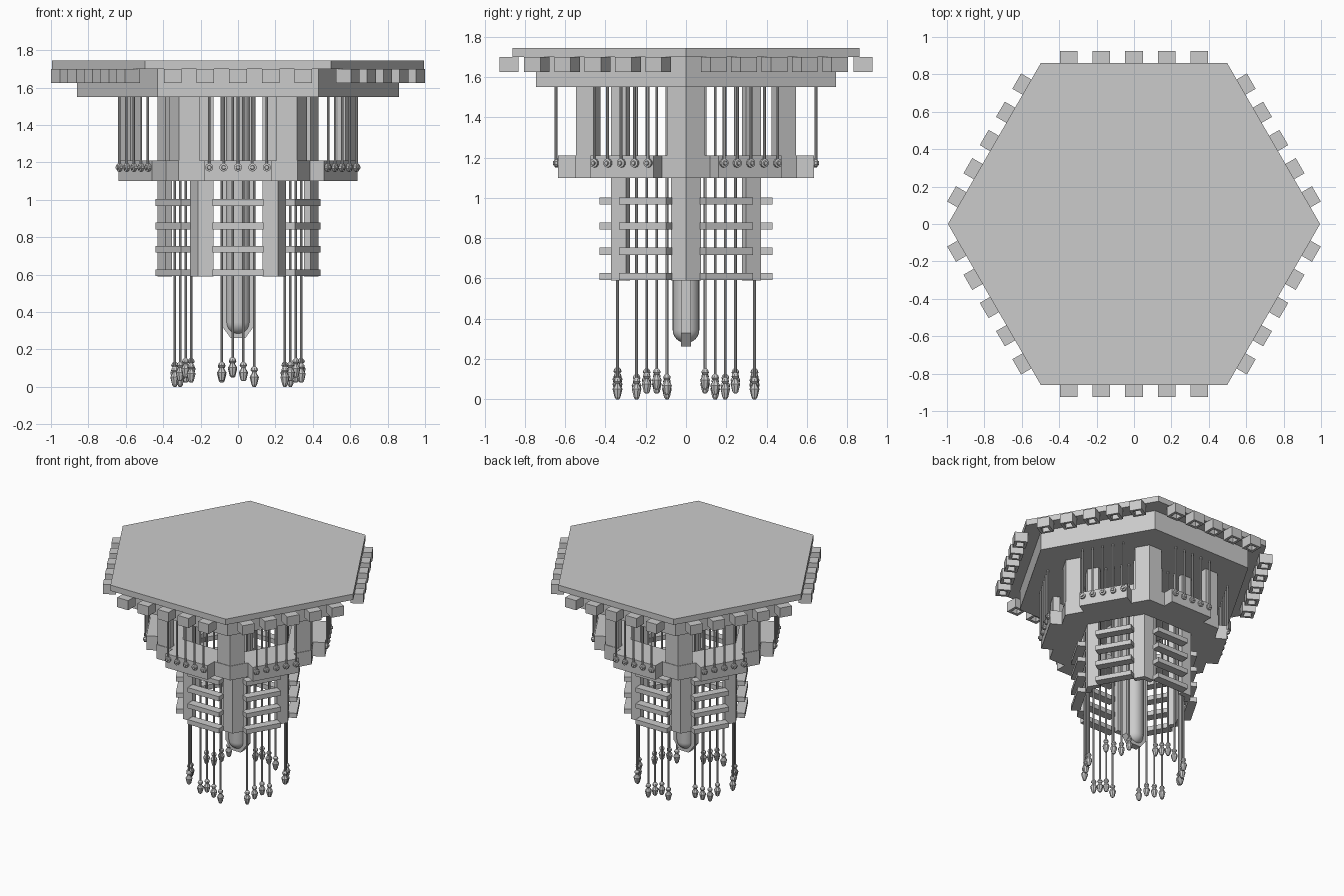
import bpy, bmesh, math
from mathutils import Matrix, Vector

if "Cube" in bpy.data.objects:
    bpy.data.objects.remove(bpy.data.objects["Cube"])

C30 = math.cos(math.radians(30))
R3 = lambda a: Matrix.Rotation(math.radians(a), 4, 'Z')


def finish(name, bm, smooth=False):
    bmesh.ops.recalc_face_normals(bm, faces=bm.faces)
    me = bpy.data.meshes.new(name)
    bm.to_mesh(me)
    bm.free()
    ob = bpy.data.objects.new(name, me)
    bpy.context.collection.objects.link(ob)
    if smooth:
        bpy.context.view_layer.objects.active = ob
        ob.select_set(True)
        bpy.ops.object.shade_smooth_by_angle(angle=math.radians(35))
        ob.select_set(False)
    return ob


def prism(bm, pts, z0, z1, m=Matrix()):
    lo = [bm.verts.new(m @ Vector((x, y, z0))) for x, y in pts]
    hi = [bm.verts.new(m @ Vector((x, y, z1))) for x, y in pts]
    bm.faces.new(lo)
    bm.faces.new(hi)
    n = len(pts)
    for i in range(n):
        bm.faces.new((lo[i], lo[(i + 1) % n], hi[(i + 1) % n], hi[i]))


def box(bm, x0, x1, y0, y1, z0, z1, m=Matrix()):
    prism(bm, [(x0, y0), (x1, y0), (x1, y1), (x0, y1)], z0, z1, m)


def lathe(bm, prof, seg, m):
    rings = [[bm.verts.new(m @ Vector((r * math.cos(2 * math.pi * i / seg),
                                       r * math.sin(2 * math.pi * i / seg), z)))
              for i in range(seg)] for r, z in prof]
    for a, b in zip(rings, rings[1:]):
        for i in range(seg):
            j = (i + 1) % seg
            bm.faces.new((a[i], a[j], b[j], b[i]))
    bm.faces.new(rings[0])
    bm.faces.new(rings[-1])


def hexagon(r):
    return [(r * math.cos(math.pi * i / 3), r * math.sin(math.pi * i / 3)) for i in range(6)]


# L-shaped posts following the corners of a hexagon
def corner_posts(name, r, arm, t, z0, z1):
    bm = bmesh.new()
    ex, ey = r - arm * 0.5, arm * C30
    pts = [(r, 0), (ex, ey), (ex - t * C30, ey - t * 0.5), (r - t / C30, 0),
           (ex - t * C30, -ey + t * 0.5), (ex, -ey)]
    for k in range(6):
        prism(bm, pts, z0, z1, R3(60 * k))
    finish(name, bm)


# each of the six sides: local +x is outward, local y runs along the side
SIDES = [R3(30 + 60 * k) for k in range(6)]

# ceiling plates
bm = bmesh.new()
prism(bm, hexagon(0.995), 1.70, 1.745)
finish("top_plate", bm)
bm = bmesh.new()
prism(bm, hexagon(0.86), 1.55, 1.70)
finish("under_plate", bm)

# hollow blocks around the rim, open below
bm = bmesh.new()
for m in SIDES:
    for i in range(-2, 3):
        c, w, t = 0.174 * i, 0.047, 0.02
        x0, x1, z0, z1 = 0.832, 0.925, 1.625, 1.70
        box(bm, x0, x0 + t, c - w, c + w, z0, z1, m)
        box(bm, x1 - t, x1, c - w, c + w, z0, z1, m)
        box(bm, x0 + t, x1 - t, c - w, c - w + t, z0, z1, m)
        box(bm, x0 + t, x1 - t, c + w - t, c + w, z0, z1, m)
        box(bm, x0 + t, x1 - t, c - w + t, c + w - t, z1 - 0.02, z1, m)
finish("rim_blocks", bm)

# posts of both tiers
corner_posts("upper_posts", 0.63, 0.11, 0.05, 1.21, 1.55)
corner_posts("lower_posts", 0.43, 0.085, 0.04, 0.59, 1.55)

# middle ring joining the tiers
bm = bmesh.new()
outer, inner = hexagon(0.635), hexagon(0.43)
for i in range(6):
    j = (i + 1) % 6
    prism(bm, [outer[i], outer[j], inner[j], inner[i]], 1.10, 1.21)
bmesh.ops.remove_doubles(bm, verts=bm.verts, dist=1e-5)
inside = [f for f in bm.faces if len({tuple(round(c, 4) for c in v.co) for v in f.verts}) < 4
          or sum(1 for e in f.edges if len(e.link_faces) > 2) > 2]
bmesh.ops.delete(bm, geom=inside, context='FACES')
finish("middle_ring", bm)

# projecting ring bars and lower slats
bm = bmesh.new()
for m in SIDES:
    box(bm, 0.54, 0.635, -0.18, 0.18, 1.10, 1.21, m)
finish("ring_bars", bm)
bm = bmesh.new()
for m in SIDES:
    for z in (0.61, 0.735, 0.86, 0.985):
        box(bm, 0.365, 0.43, -0.135, 0.135, z - 0.018, z + 0.018, m)
finish("lower_slats", bm)

# upper rods ending in round beads that face outward
rods, beads = bmesh.new(), bmesh.new()
for m in SIDES:
    for i in range(-2, 3):
        p = m @ Matrix.Translation((0.645, 0.077 * i, 0))
        lathe(rods, [(0.007, 1.18), (0.007, 1.55)], 8, p)
        q = p @ Matrix.Translation((0, 0, 1.173)) @ Matrix.Rotation(math.pi / 2, 4, 'Y')
        lathe(beads, [(0.012, -0.015), (0.022, -0.008), (0.022, 0.006),
                      (0.012, 0.008), (0.010, 0.016)], 10, q)
finish("upper_rods", rods, True)
finish("upper_beads", beads)

# long rods with faceted pendants
rods, drops = bmesh.new(), bmesh.new()
lows = (0.0, 0.025, 0.045, 0.018)
for k, m in enumerate(SIDES):
    for i in range(4):
        z = lows[(i + (0 if k % 2 else 2)) % 4] if k != 4 else (0.025, 0.05, 0.025, 0.0)[i]
        p = m @ Matrix.Translation((0.34, 0.058 * (i - 1.5), z))
        lathe(rods, [(0.007, 0.09), (0.007, 1.56 - z)], 8, p)
        lathe(drops, [(0.008, 0.005), (0.015, 0.012), (0.025, 0.052), (0.013, 0.072),
                      (0.011, 0.078), (0.02, 0.088), (0.016, 0.1), (0.008, 0.108)], 8, p)
lowest = min(v.co.z for v in drops.verts)
for v in drops.verts:
    if v.co.z < lowest + 0.001:
        v.co.z = 0
finish("long_rods", rods, True)
finish("pendants", drops)

# central rounded lamp tube
bm = bmesh.new()
prof = [(0.065 * math.sin(a) + 0.001, 0.345 - 0.065 * math.cos(a))
        for a in [math.pi / 2 * i / 8 for i in range(9)]]
lathe(bm, prof + [(0.066, 1.55)], 24, Matrix())
finish("centre_tube", bm, True)

# flat fin cradling the tube, with a tapered lower end
bm = bmesh.new()
stand = Matrix.Rotation(math.pi / 2, 4, 'X')
prism(bm, [(-0.09, 1.55), (-0.09, 0.33), (-0.04, 0.262), (0.04, 0.262),
           (0.09, 0.33), (0.09, 1.55)], -0.025, 0.025, stand)
finish("centre_fin", bm)
